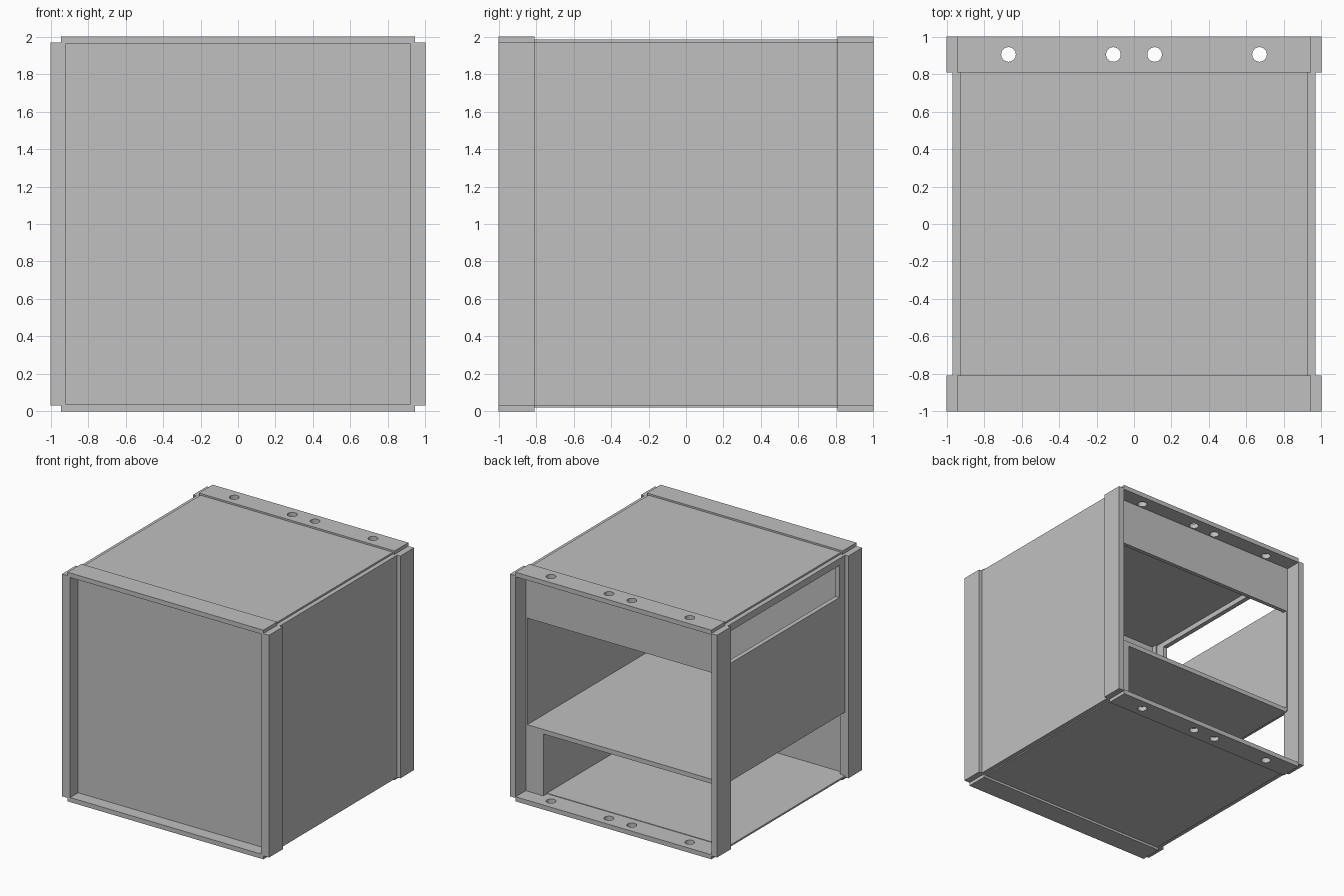
import bpy

cube = bpy.data.objects.get("Cube")
if cube:
    bpy.data.objects.remove(cube, do_unlink=True)

GREY = (0.53, 0.53, 0.53, 1)
grey = bpy.data.materials.new("plain grey")
grey.use_nodes = True
grey.diffuse_color = GREY
grey.node_tree.nodes["Principled BSDF"].inputs["Base Color"].default_value = GREY


def box(name, x, y, z):
    """Box from (low, high) ranges on each axis."""
    verts = [(i, j, k) for i in x for j in y for k in z]
    faces = [(0, 1, 3, 2), (4, 6, 7, 5), (0, 4, 5, 1),
             (2, 3, 7, 6), (0, 2, 6, 4), (1, 5, 7, 3)]
    mesh = bpy.data.meshes.new(name)
    mesh.from_pydata(verts, [], faces)
    mesh.materials.append(grey)
    obj = bpy.data.objects.new(name, mesh)
    bpy.context.collection.objects.link(obj)
    return obj


def mirrored(span, side):
    return tuple(sorted(side * v for v in span))


# Round cutters for the holes in the back rails
cutters = bpy.data.collections.new("hole_cutters")
bpy.context.scene.collection.children.link(cutters)
for hole_x in (-0.67, -0.11, 0.11, 0.67):
    bpy.ops.mesh.primitive_cylinder_add(vertices=32, radius=0.039, depth=3,
                                        location=(hole_x, 0.905, 1))
    cutter = bpy.context.object
    cutter.name = "hole_cutter"
    cutter.hide_render = True
    cutter.display_type = 'WIRE'
    for owner in list(cutter.users_collection):
        owner.objects.unlink(cutter)
    cutters.objects.link(cutter)
cutters.hide_render = True

# Corner posts of the front and back frames
for side, hand in ((1, "left"), (-1, "right")):
    box(f"front_{hand}_post", mirrored((0.92, 1), side), (-1, -0.81), (0.03, 1.97))
    box(f"back_{hand}_post", mirrored((0.945, 1), side), (0.81, 1), (0.03, 1.97))

# Top and bottom rails, and the cover panels between them
for level, rail_z, panel_z in (("bottom", (0, 0.04), (0.02, 0.045)),
                               ("top", (1.96, 2), (1.955, 1.985))):
    box(f"front_{level}_rail", (-0.945, 0.945), (-1, -0.81), rail_z)
    rail = box(f"back_{level}_rail", (-0.945, 0.945), (0.81, 1), rail_z)
    holes = rail.modifiers.new("holes", 'BOOLEAN')
    holes.operand_type = 'COLLECTION'
    holes.collection = cutters
    holes.solver = 'EXACT'
    box(f"{level}_panel", (-0.93, 0.93), (-0.81, 0.81), panel_z)

# Recessed front panel, back header, shelf and lower inner wall
box("front_panel", (-0.93, 0.93), (-0.89, -0.86), (0.03, 1.97))
box("back_header", (-0.945, 0.945), (0.825, 0.86), (1.55, 1.96))
box("shelf", (-0.93, 0.93), (-0.86, 0.86), (0.58, 0.62))
box("lower_inner_wall", (0.775, 0.93), (-0.86, 0.86), (0.04, 0.58))

# Closed side on the left
box("left_panel", (0.93, 0.97), (-0.86, 0.86), (0.03, 1.97))

# Right side with an upper window and an open lower bay
RIGHT = (-0.97, -0.93)
box("right_middle_panel", RIGHT, (-0.86, 0.86), (0.60, 1.63))
box("right_window_jamb", RIGHT, (-0.86, -0.73), (1.63, 1.91))
box("right_window_head", RIGHT, (-0.86, 0.86), (1.91, 1.97))
box("right_sill", RIGHT, (-0.86, 0.86), (0.03, 0.045))
